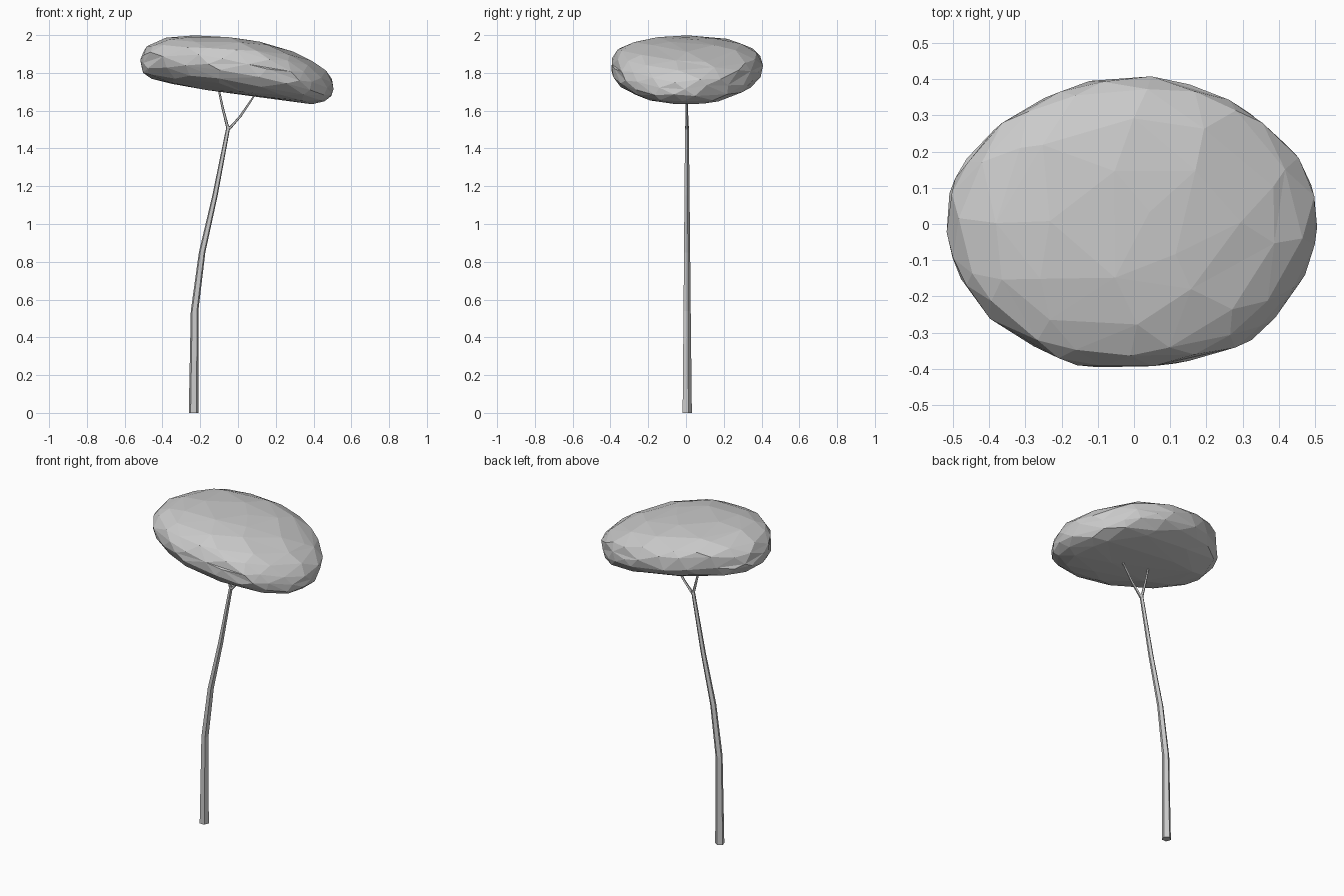
import bpy, bmesh, math, random
from mathutils import Vector, noise

random.seed(4)
if "Cube" in bpy.data.objects:
    bpy.data.objects.remove(bpy.data.objects["Cube"])

grey = bpy.data.materials.new("plain grey")
grey.use_nodes = True
colour = (0.6, 0.6, 0.6, 1)
grey.diffuse_color = colour
grey.node_tree.nodes["Principled BSDF"].inputs["Base Color"].default_value = colour


def make_object(name, bm):
    bmesh.ops.recalc_face_normals(bm, faces=bm.faces)
    mesh = bpy.data.meshes.new(name)
    bm.to_mesh(mesh)
    bm.free()
    mesh.materials.append(grey)
    obj = bpy.data.objects.new(name, mesh)
    bpy.context.collection.objects.link(obj)
    return obj


def limb(name, path, sides=5):
    """Tapered five-sided tube through (x, z, radius) points."""
    bm = bmesh.new()
    rings = []
    for x, z, r in path:
        angles = [math.pi / 2 + math.tau * i / sides for i in range(sides)]
        rings.append([bm.verts.new((x + r * math.cos(a), 0.004 + r * math.sin(a), z))
                      for a in angles])
    for low, high in zip(rings, rings[1:]):
        for i in range(sides):
            j = (i + 1) % sides
            bm.faces.new((low[i], low[j], high[j], high[i]))
    bm.faces.new(rings[0][::-1])
    bm.faces.new(rings[-1])
    return make_object(name, bm)


# Curved trunk and its fork
limb("trunk", [(-0.235, 0, 0.027), (-0.23, 0.54, 0.021), (-0.19, 0.85, 0.018),
               (-0.122, 1.15, 0.015), (-0.05, 1.52, 0.011)])
limb("right_branch", [(-0.052, 1.5, 0.009), (-0.08, 1.61, 0.007), (-0.108, 1.74, 0.005)])
limb("left_branch", [(-0.05, 1.5, 0.010), (0.012, 1.57, 0.008), (0.1, 1.7, 0.005),
                     (0.12, 1.74, 0.005)])

# Canopy: drooping centre line and slab thickness
SPINE = [(-0.52, 1.86), (-0.33, 1.87), (-0.2, 1.856), (0, 1.838),
         (0.2, 1.803), (0.4, 1.742), (0.52, 1.72)]


def spine_height(x):
    x = max(SPINE[0][0], min(SPINE[-1][0], x))
    for (x0, z0), (x1, z1) in zip(SPINE, SPINE[1:]):
        if x <= x1:
            return z0 + (z1 - z0) * (x - x0) / (x1 - x0)


bm = bmesh.new()
bmesh.ops.create_icosphere(bm, subdivisions=3, radius=1)
for v in bm.verts:
    # Loosen the regular grid, then square off the rim
    d = v.co + Vector([random.uniform(-0.08, 0.08) for _ in range(3)])
    d.normalize()
    flat = math.hypot(d.x, d.y)
    power = 2.7
    d /= (flat ** power + abs(d.z) ** power) ** (1 / power)
    d *= 1 + 0.04 * noise.noise(d * 1.7)
    x = 0.515 * d.x
    v.co = (x, 0.4 * d.y, spine_height(x) + 0.147 * d.z)
canopy = make_object("canopy", bm)
reduce = canopy.modifiers.new("large facets", 'DECIMATE')
reduce.ratio = 0.75
